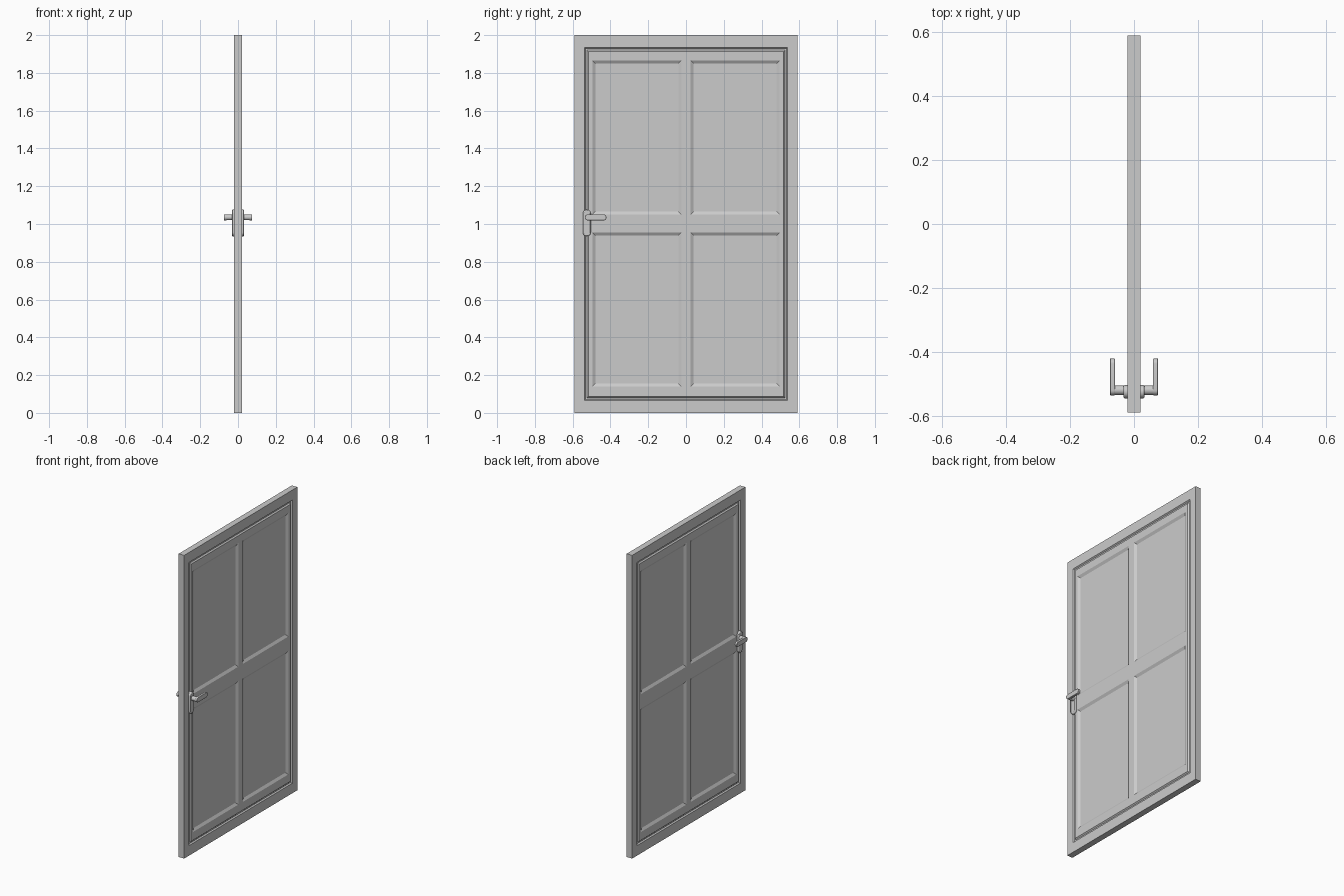
import bpy, bmesh, math

if "Cube" in bpy.data.objects:
    bpy.data.objects.remove(bpy.data.objects["Cube"])


def finish(bm, name, bevel=0):
    me = bpy.data.meshes.new(name)
    bm.to_mesh(me)
    bm.free()
    ob = bpy.data.objects.new(name, me)
    bpy.context.collection.objects.link(ob)
    if bevel:
        b = ob.modifiers.new("Bevel", 'BEVEL')
        b.width, b.segments, b.limit_method = bevel, 2, 'ANGLE'
        b.angle_limit = math.radians(50)
    # both sides of the door are identical
    ob.modifiers.new("Mirror", 'MIRROR').use_axis[0] = True
    return ob


def smooth(ob):
    bpy.ops.object.select_all(action='DESELECT')
    bpy.context.view_layer.objects.active = ob
    ob.select_set(True)
    bpy.ops.object.shade_smooth_by_angle(angle=math.radians(35))


def rings(bm, steps, cap):
    """Loft nested rectangles (y0, y1, z0, z1, x)."""
    prev = None
    for y0, y1, z0, z1, x in steps:
        cur = [bm.verts.new((x, y, z)) for y, z in
               ((y0, z0), (y1, z0), (y1, z1), (y0, z1))]
        if prev:
            for i in range(4):
                j = (i + 1) % 4
                bm.faces.new((prev[i], prev[j], cur[j], cur[i]))
        prev = cur
    if cap:
        bm.faces.new(prev)


def inset(r, d, x):
    return (r[0] + d, r[1] - d, r[2] + d, r[3] - d, x)


# Door leaf: rim, moulding groove, rails and four recessed panels
bm = bmesh.new()
T, D = 0.02, 0.01
rim = (-0.59, 0.59, 0, 2)
groove = (-0.537, 0.537, 0.066, 1.934)
rings(bm, [rim + (0,), rim + (T,), inset(groove, 0, T), inset(groove, 0.006, T - 0.008),
           inset(groove, 0.013, T - 0.008), inset(groove, 0.02, T)], False)
ys = (-0.517, -0.496, -0.025, 0.025, 0.496, 0.517)
zs = (0.086, 0.14, 0.955, 1.05, 1.865, 1.914)
for i in range(5):
    for j in range(5):
        cell = (ys[i], ys[i + 1], zs[j], zs[j + 1])
        steps = [cell + (T,)]
        if i in (1, 3) and j in (1, 3):
            steps += [inset(cell, 0.016, T - D)]
        rings(bm, steps, True)
bmesh.ops.remove_doubles(bm, verts=bm.verts, dist=1e-5)
finish(bm, "door_leaf")


def stadium(name, x0, x1, a, b, r, bevel, n=12):
    """Rounded bar from point a to point b (y, z) extruded along x."""
    bm = bmesh.new()
    ang = math.atan2(b[1] - a[1], b[0] - a[0])
    pts = []
    for c, start in ((b, ang - math.pi / 2), (a, ang + math.pi / 2)):
        for k in range(n + 1):
            t = start + math.pi * k / n
            pts.append((c[0] + r * math.cos(t), c[1] + r * math.sin(t)))
    lo = [bm.verts.new((x0, *p)) for p in pts]
    hi = [bm.verts.new((x1, *p)) for p in pts]
    bm.faces.new(hi)
    bm.faces.new(lo[::-1])
    for i in range(len(pts)):
        j = (i + 1) % len(pts)
        bm.faces.new((lo[i], lo[j], hi[j], hi[i]))
    smooth(finish(bm, name, bevel))


# Handle: backplate, spindle and lever
stadium("handle_plate", 0.01, 0.033, (-0.525, 0.956), (-0.525, 1.055), 0.021, 0.005)
stadium("handle_lever", 0.06, 0.075, (-0.52, 1.035), (-0.437, 1.035), 0.016, 0.002)

bm = bmesh.new()
bmesh.ops.create_cone(bm, cap_ends=True, segments=24, radius1=0.015, radius2=0.015, depth=0.05)
for v in bm.verts:
    v.co = (v.co.z + 0.046, v.co.x - 0.52, v.co.y + 1.035)
smooth(finish(bm, "handle_spindle"))
